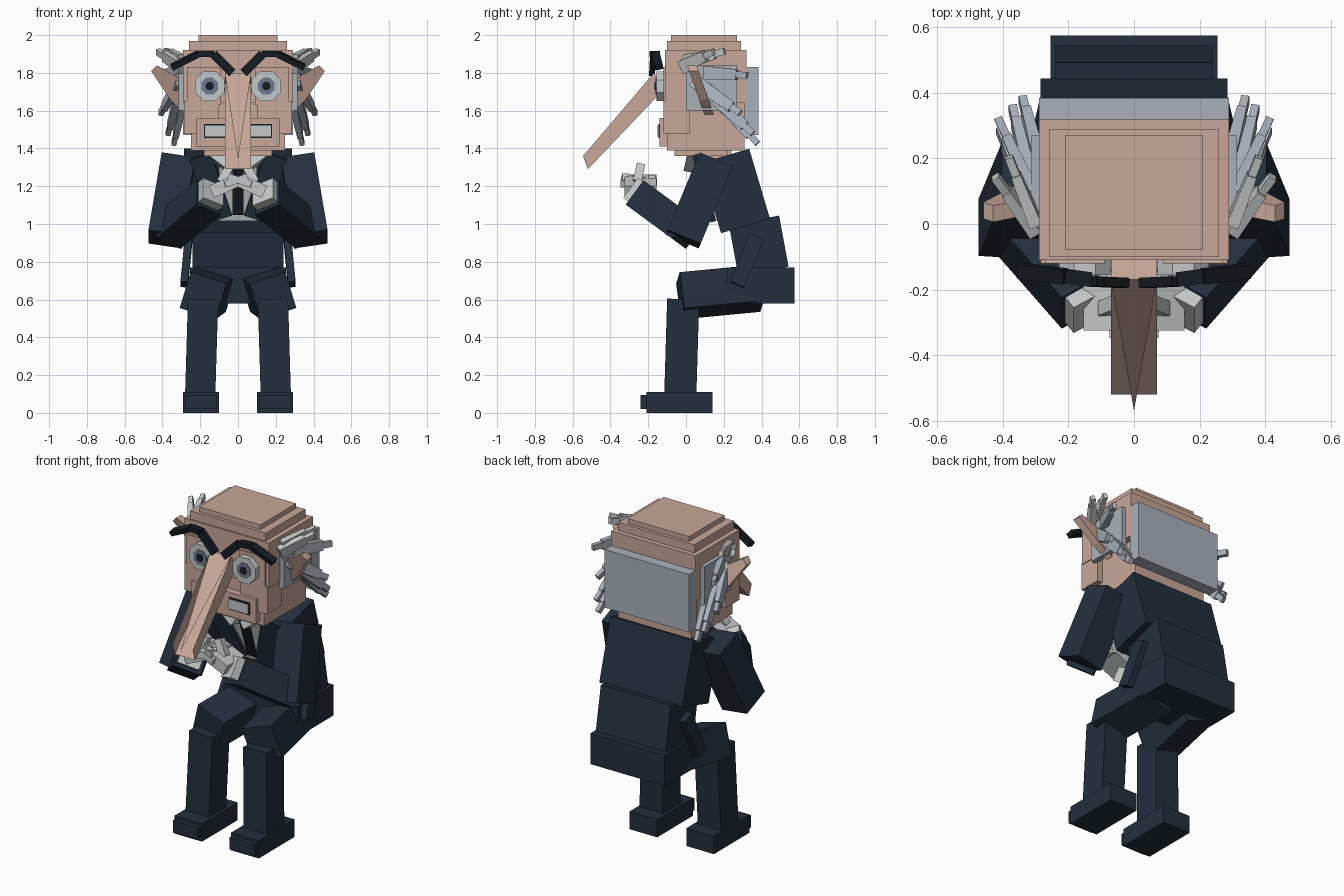
import bpy, bmesh, math
from mathutils import Vector, Matrix

if "Cube" in bpy.data.objects:
    bpy.data.objects.remove(bpy.data.objects["Cube"])


def material(name, rgb):
    m = bpy.data.materials.new(name)
    m.use_nodes = True
    m.diffuse_color = (*rgb, 1)
    m.node_tree.nodes["Principled BSDF"].inputs["Base Color"].default_value = (*rgb, 1)
    return m


SKIN = material("skin", (0.58, 0.39, 0.32))
NAVY = material("navy cloth", (0.017, 0.028, 0.046))
BLACK = material("brow black", (0.008, 0.011, 0.017))
LIGHT = material("light grey", (0.55, 0.58, 0.58))
HAIR = material("blue grey hair", (0.40, 0.44, 0.50))
IRIS = material("slate iris", (0.15, 0.19, 0.28))


def finish(name, bm, mat, mirror=False):
    """Store the mesh; with mirror, store a left and a right copy."""
    sides = [("left_", 1), ("right_", -1)] if mirror else [("", 1)]
    for prefix, sign in sides:
        copy = bm.copy()
        if sign < 0:
            for v in copy.verts:
                v.co.x = -v.co.x
            bmesh.ops.reverse_faces(copy, faces=copy.faces[:])
        me = bpy.data.meshes.new(prefix + name)
        copy.to_mesh(me)
        copy.free()
        me.materials.append(mat)
        ob = bpy.data.objects.new(prefix + name, me)
        bpy.context.collection.objects.link(ob)
    bm.free()


def box(name, x, y, z, mat, mirror=False):
    """Box from its low and high limits on each axis."""
    bm = bmesh.new()
    bmesh.ops.create_cube(bm, size=1)
    for v in bm.verts:
        v.co = [lo + (c + 0.5) * (hi - lo) for c, (lo, hi) in zip(v.co, (x, y, z))]
    finish(name, bm, mat, mirror)


def beam(name, a, b, w, d, mat, mirror=False, roll=0, taper=1):
    """Box running from a to b, w wide and d deep."""
    a, b = Vector(a), Vector(b)
    axis = (b - a).normalized()
    ref = Vector((1, 0, 0)) if abs(axis.x) < 0.9 else Vector((0, 1, 0))
    side = (ref - axis * ref.dot(axis)).normalized()
    side = Matrix.Rotation(math.radians(roll), 3, axis) @ side
    depth = axis.cross(side)
    bm = bmesh.new()
    bmesh.ops.create_cube(bm, size=1)
    for v in bm.verts:
        t = v.co.z + 0.5
        s = 1 + (taper - 1) * t
        v.co = a.lerp(b, t) + side * v.co.x * w * s + depth * v.co.y * d * s
    finish(name, bm, mat, mirror)


def disc(name, x, y, z, r, thick, mat, sides=8):
    """Disc facing the front, mirrored to both sides."""
    bm = bmesh.new()
    bmesh.ops.create_cone(bm, cap_ends=True, segments=sides, radius1=r, radius2=r, depth=thick,
                          matrix=Matrix.Translation((x, y, z)) @ Matrix.Rotation(math.pi / 2, 4, 'X')
                          @ Matrix.Rotation(math.pi / sides, 4, 'Z'))
    finish(name, bm, mat, True)


# Legs and feet
box("foot", (0.10, 0.29), (-0.21, 0.14), (0, 0.11), NAVY, True)
box("toe_cap", (0.11, 0.28), (-0.24, -0.21), (0.02, 0.095), NAVY, True)
beam("shin", (0.20, -0.03, 0.1), (0.185, -0.015, 0.6), 0.16, 0.17, NAVY, True)
beam("thigh", (0.13, 0.39, 0.66), (0.185, -0.03, 0.62), 0.2, 0.2, NAVY, True, roll=17)

# Trunk
box("pelvis", (-0.255, 0.255), (0.22, 0.575), (0.58, 0.77), NAVY)
beam("lower_torso", (0, 0.41, 0.75), (0, 0.36, 1.02), 0.48, 0.27, NAVY)
beam("upper_torso", (0, 0.315, 0.99), (0, 0.205, 1.36), 0.57, 0.27, NAVY)
beam("coat_tail", (0.285, 0.27, 0.68), (0.26, 0.375, 0.935), 0.04, 0.08, NAVY, True)

# Shirt front, tie and collar
beam("shirt_front", (0, 0.165, 1.02), (0, 0.065, 1.34), 0.2, 0.02, LIGHT)
beam("tie", (0, 0.145, 1.05), (0, 0.045, 1.34), 0.06, 0.02, BLACK)
beam("collar", (0.03, 0.04, 1.29), (0.15, 0.06, 1.38), 0.05, 0.1, LIGHT, True)
beam("lapel", (0.09, 0.14, 1.03), (0.20, 0.05, 1.36), 0.12, 0.03, NAVY, True)
box("neck", (-0.13, 0.13), (0.06, 0.24), (1.32, 1.40), SKIN)

# Arms
beam("upper_arm", (0.315, 0.155, 1.33), (0.385, -0.015, 0.92), 0.18, 0.19, NAVY, True)
beam("forearm", (0.37, 0.01, 0.96), (0.155, -0.235, 1.14), 0.16, 0.16, NAVY, True)
beam("cuff", (0.18, -0.205, 1.125), (0.13, -0.265, 1.17), 0.13, 0.13, LIGHT, True)

# Clasped hands
beam("palm", (0.14, -0.24, 1.17), (0.01, -0.24, 1.23), 0.17, 0.07, LIGHT, True)
for i in range(4):
    y = -0.32 + i * 0.05
    beam("finger_%d" % (i + 1), (0.05, y, 1.25 - i * 0.01), (-0.07, y - 0.01, 1.21 + i * 0.01),
         0.035, 0.035, LIGHT, True)
beam("thumb", (0.09, -0.26, 1.22), (0.04, -0.24, 1.31), 0.045, 0.045, LIGHT, True)

# Stepped head
box("crown_top", (-0.21, 0.21), (-0.08, 0.27), (1.96, 2.0), SKIN)
box("crown_step", (-0.26, 0.26), (-0.10, 0.29), (1.91, 1.97), SKIN)
box("skull", (-0.29, 0.29), (-0.11, 0.32), (1.64, 1.92), SKIN)
box("jaw", (-0.25, 0.25), (-0.10, 0.31), (1.39, 1.65), SKIN)
box("chin", (-0.18, 0.18), (-0.06, 0.22), (1.36, 1.40), SKIN)
box("cheek", (0.10, 0.285), (-0.12, 0.02), (1.48, 1.65), SKIN, True)
box("muzzle", (-0.22, 0.22), (-0.14, -0.05), (1.41, 1.56), SKIN)
box("mouth_line", (0.04, 0.18), (-0.146, -0.138), (1.455, 1.53), BLACK, True)
box("teeth", (0.04, 0.175), (-0.151, -0.143), (1.463, 1.522), LIGHT, True)

# Eyes
box("eye_socket", (0.09, 0.27), (-0.12, -0.08), (1.63, 1.83), SKIN, True)
disc("eyeball", 0.15, -0.13, 1.73, 0.085, 0.05, LIGHT)
disc("iris", 0.15, -0.157, 1.73, 0.048, 0.008, IRIS)
disc("pupil", 0.15, -0.162, 1.73, 0.024, 0.008, BLACK, 6)

# Arched brows
arch = [(0.03, 1.80), (0.13, 1.90), (0.21, 1.90), (0.35, 1.83)]
for i, (p, q) in enumerate(zip(arch, arch[1:])):
    beam("brow_%d" % (i + 1), (p[0], -0.18 + 0.01 * i, p[1]), (q[0], -0.175 + 0.016 * i, q[1]),
         0.045, 0.03, BLACK, True, roll=90 if i == 2 else 0)

# Long nose: an open trough with a pointed bridge on top
bm = bmesh.new()
under = [bm.verts.new(p) for p in [(-0.07, -0.10, 1.73), (0.07, -0.10, 1.73),
                                   (0.07, -0.52, 1.29), (-0.07, -0.52, 1.29)]]
upper = [bm.verts.new(p) for p in [(-0.07, -0.17, 1.80), (0.07, -0.17, 1.80),
                                   (0.07, -0.545, 1.36), (-0.07, -0.545, 1.36)]]
tip = bm.verts.new((0, -0.57, 1.34))
bm.faces.new((under[0], under[1], under[2], under[3]))
bm.faces.new((under[1], upper[1], upper[2], under[2]))
bm.faces.new((upper[0], under[0], under[3], upper[3]))
bm.faces.new((upper[1], upper[0], tip))
bm.faces.new((under[1], under[0], upper[0], upper[1]))
for f in bm.faces:
    f.normal_update()
# Turn each face away from the middle of the nose
middle = Vector((0, -0.33, 1.545))
for f in bm.faces:
    if f.normal.dot(f.calc_center_median() - middle) < 0:
        f.normal_flip()
finish("nose", bm, SKIN)

# Ears: leaning pointed plates
bm = bmesh.new()
outline = [(0.28, 1.58), (0.36, 1.66), (0.46, 1.81), (0.43, 1.84), (0.29, 1.76)]
face = bm.faces.new([bm.verts.new((x, 0.02 + (1.8 - z) * 0.35, z)) for x, z in outline])
grown = bmesh.ops.extrude_face_region(bm, geom=[face])["geom"]
for v in grown:
    if isinstance(v, bmesh.types.BMVert):
        v.co.y += 0.05
bmesh.ops.recalc_face_normals(bm, faces=bm.faces[:])
finish("ear", bm, SKIN, True)

# Hair: back slab, side panels and swept tufts with thin tips
box("back_hair", (-0.29, 0.29), (0.31, 0.385), (1.47, 1.83), HAIR)
box("side_hair", (0.28, 0.315), (0.0, 0.27), (1.60, 1.84), HAIR, True)
tufts = [((0.30, 0.00, 1.86), (0.36, 0.15, 1.90)), ((0.30, -0.02, 1.83), (0.39, 0.10, 1.89)),
         ((0.31, 0.10, 1.80), (0.39, 0.27, 1.79)), ((0.31, 0.04, 1.76), (0.39, 0.24, 1.62)),
         ((0.31, 0.10, 1.72), (0.36, 0.31, 1.52)), ((0.29, 0.18, 1.65), (0.33, 0.34, 1.47))]
for i, (a, b) in enumerate(tufts):
    a, b = Vector(a), Vector(b)
    mat = LIGHT if i < 2 else HAIR
    beam("tuft_%d" % (i + 1), a, b, 0.04, 0.075, mat, True, taper=0.75)
    beam("tuft_tip_%d" % (i + 1), b, b + (b - a).normalized() * 0.06, 0.025, 0.035, mat, True)
